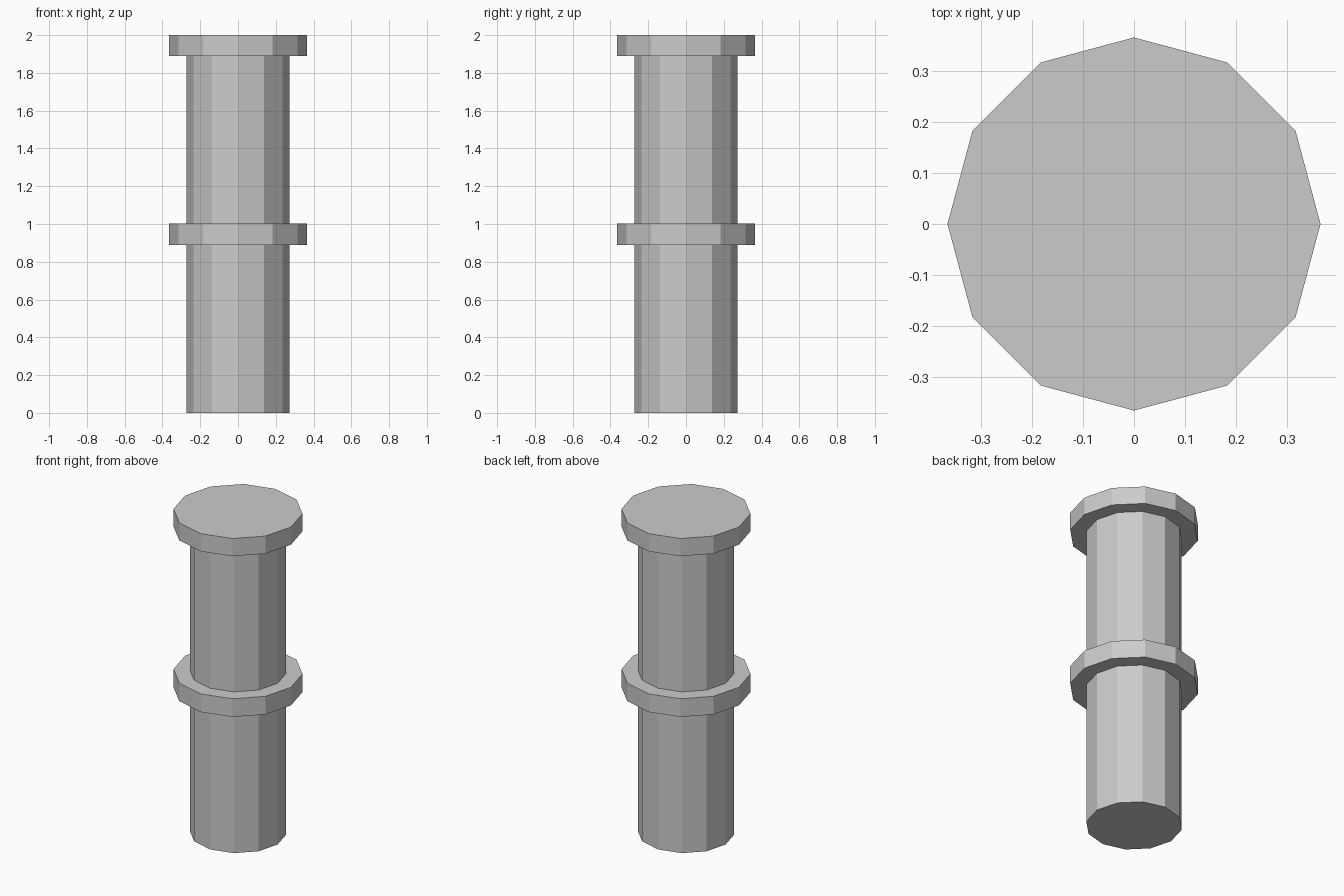
import bpy, bmesh
from math import cos, sin, tau

if "Cube" in bpy.data.objects:
    bpy.data.objects.remove(bpy.data.objects["Cube"])

SIDES = 12
SHAFT_R, COLLAR_R = 0.273, 0.365

# Profile (radius, height) from the foot to the top: two shafts, each ending in a collar
profile = [(SHAFT_R, 0.0)]
for bottom, top in ((0.89, 1.003), (1.89, 2.0)):
    profile += [(SHAFT_R, bottom), (COLLAR_R, bottom), (COLLAR_R, top)]
    if top < 2.0:
        profile.append((SHAFT_R, top))


def lathe(name, points, sides):
    """Spin a profile around z into a closed, flat-shaded solid."""
    bm = bmesh.new()
    rings = [[bm.verts.new((r * cos(tau * i / sides), r * sin(tau * i / sides), z))
              for i in range(sides)] for r, z in points]
    for low, high in zip(rings, rings[1:]):
        for i in range(sides):
            j = (i + 1) % sides
            bm.faces.new((low[i], low[j], high[j], high[i]))
    # End caps
    bm.faces.new(rings[0][::-1])
    bm.faces.new(rings[-1])
    mesh = bpy.data.meshes.new(name)
    bm.to_mesh(mesh)
    bm.free()
    obj = bpy.data.objects.new(name, mesh)
    bpy.context.collection.objects.link(obj)
    return obj


# Collared post
lathe("collared_post", profile, SIDES)
